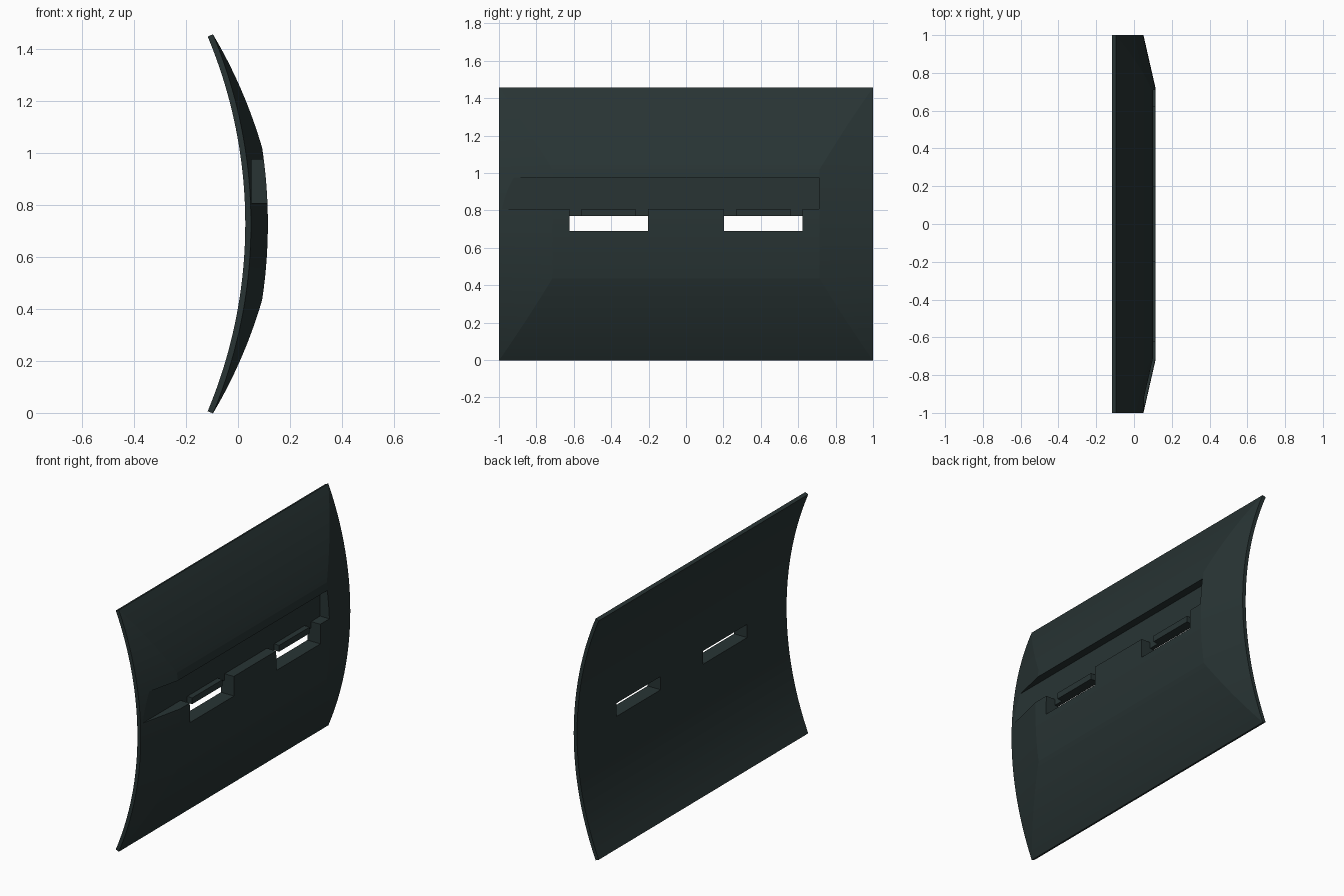
import bpy, bmesh, math

if "Cube" in bpy.data.objects:
    bpy.data.objects.remove(bpy.data.objects["Cube"])

mat = bpy.data.materials.new("dark slate green")
mat.diffuse_color = (0.021, 0.034, 0.034, 1)
mat.use_nodes = True
mat.node_tree.nodes["Principled BSDF"].inputs["Base Color"].default_value = mat.diffuse_color

R, HALF_ANGLE, FLAT_ANGLE = 1.87, math.radians(22.7), math.radians(8.6)
CX, MID = 0.028 - R, 0.728          # centre of the arc
THIN, BULGE, BEVEL = 0.022, 0.065, 0.285
ROWS = 60


def finish(name, bm):
    bmesh.ops.recalc_face_normals(bm, faces=bm.faces)
    me = bpy.data.meshes.new(name)
    bm.to_mesh(me)
    bm.free()
    me.materials.append(mat)
    ob = bpy.data.objects.new(name, me)
    bpy.context.collection.objects.link(ob)
    return ob


def box(name, x, y, z):
    bm = bmesh.new()
    bmesh.ops.create_cube(bm, size=1)
    for v in bm.verts:
        v.co = [r[0] if c < 0 else r[1] for c, r in zip(v.co, (x, y, z))]
    return finish(name, bm)


# curved panel: thin rim, thickening to a raised centre with bevelled sides
def curved_panel():
    bm = bmesh.new()

    def point(a, r, y):
        return bm.verts.new((CX + r * math.cos(a), y, MID + r * math.sin(a)))

    # angles include the creases at the edge of the raised centre
    ramp, flat = 20, 24
    angles = [-HALF_ANGLE + (HALF_ANGLE - FLAT_ANGLE) * i / ramp for i in range(ramp)]
    angles += [-FLAT_ANGLE + 2 * FLAT_ANGLE * i / flat for i in range(flat)]
    angles += [FLAT_ANGLE + (HALF_ANGLE - FLAT_ANGLE) * i / ramp for i in range(ramp + 1)]
    rings = []
    for a in angles:
        f = min(1, max(0, (HALF_ANGLE - abs(a)) / (HALF_ANGLE - FLAT_ANGLE)))
        yi, ro = 1 - BEVEL * f, R + THIN
        rings.append([point(a, R, -1), point(a, ro, -1), point(a, ro + BULGE * f, -yi),
                      point(a, ro + BULGE * f, yi), point(a, ro, 1), point(a, R, 1)])
    for p, q in zip(rings, rings[1:]):
        for i in range(6):
            j = (i + 1) % 6
            bm.faces.new((p[i], p[j], q[j], q[i]))
    for ring in (rings[0], rings[-1]):
        bm.faces.new((ring[0], ring[1], ring[4], ring[5]))
        bm.faces.new((ring[1], ring[2], ring[3], ring[4]))
    bmesh.ops.remove_doubles(bm, verts=bm.verts, dist=1e-5)
    bmesh.ops.dissolve_degenerate(bm, dist=1e-5, edges=bm.edges)
    return finish("curved_panel", bm)


panel = curved_panel()

# long groove, open at one side, and two slots with a stepped upper edge
cutters = [box("groove_cutter", (0.052, 0.4), (-1.2, 0.71), (0.808, 0.975))]
for s in (-1, 1):
    y = sorted((s * 0.202, s * 0.623))
    cutters.append(box("slot_cutter", (-0.4, 0.4), y, (0.69, 0.77)))
    cutters.append(box("step_cutter", (0.052, 0.4), y, (0.73, 0.83)))

bpy.context.view_layer.objects.active = panel
for c in cutters:
    mod = panel.modifiers.new("cut", "BOOLEAN")
    mod.operation, mod.solver, mod.object = "DIFFERENCE", "EXACT", c
    bpy.ops.object.modifier_apply(modifier=mod.name)
for c in cutters:
    bpy.data.objects.remove(c)

# small tabs over the slots
for s, side in ((-1, "left"), (1, "right")):
    box(side + "_slot_tab", (0.051, 0.086), sorted((s * 0.27, s * 0.56)), (0.77, 0.808))
